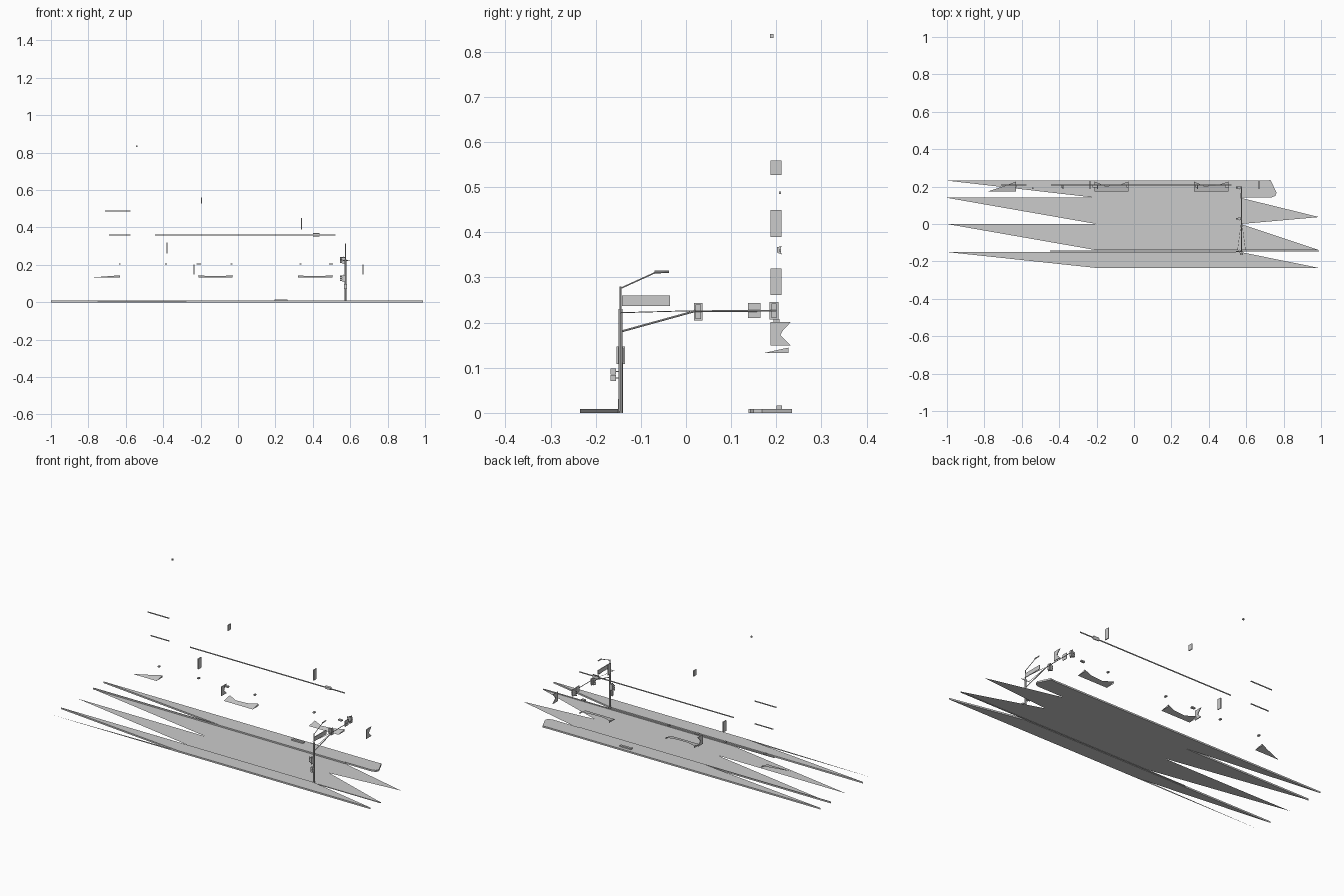
import bpy, bmesh
from mathutils import Vector

if "Cube" in bpy.data.objects:
    bpy.data.objects.remove(bpy.data.objects["Cube"])


def mesh_object(name, bm):
    bmesh.ops.recalc_face_normals(bm, faces=bm.faces)
    mesh = bpy.data.meshes.new(name)
    bm.to_mesh(mesh)
    bm.free()
    obj = bpy.data.objects.new(name, mesh)
    bpy.context.collection.objects.link(obj)
    return obj


def slab(name, points, offset=(0, 0, 0)):
    """Flat polygon, pushed along an offset when one is given."""
    bm = bmesh.new()
    face = bm.faces.new([bm.verts.new(p) for p in points])
    off = Vector(offset)
    if off.length > 0:
        res = bmesh.ops.extrude_face_region(bm, geom=[face], use_keep_orig=True)
        verts = [g for g in res["geom"] if isinstance(g, bmesh.types.BMVert)]
        bmesh.ops.translate(bm, verts=verts, vec=off)
    return mesh_object(name, bm)


def box(name, x, y, z):
    """Box from (min, max) pairs."""
    pts = [(x[0], y[0], z[0]), (x[1], y[0], z[0]), (x[1], y[1], z[0]), (x[0], y[1], z[0])]
    return slab(name, pts, (0, 0, z[1] - z[0]))


def rod(name, a, b, radius, radius_end=None, sides=8):
    a, b = Vector(a), Vector(b)
    bm = bmesh.new()
    bmesh.ops.create_cone(bm, cap_ends=True, segments=sides, radius1=radius,
                          radius2=radius_end or radius, depth=(b - a).length)
    obj = mesh_object(name, bm)
    obj.location = (a + b) / 2
    obj.rotation_mode = 'QUATERNION'
    obj.rotation_quaternion = (b - a).to_track_quat('Z', 'Y')
    return obj


# Road and pavements with jagged ends
H = 0.009
road = [(-1, .14), (-.2, 0), (-1, 0), (-.2, -.14), (.99, -.14), (.57, 0), (.99, .037), (.57, .14)]
slab("road", [(x, y, 0.001) for x, y in road])
back = [(-1, .232), (-.2, .14), (.735, .142), (.755, .15), (.762, .168), (.73, .235), (.705, .232)]
slab("back_pavement", [(x, y, 0) for x, y in back], (0, 0, H))
front = [(-1, -.15), (-.2, -.235), (.99, -.235), (.57, -.15)]
slab("front_pavement", [(x, y, 0) for x, y in front], (0, 0, H))

# Thin kerb edges
box("back_kerb", (-1, .57), (.138, .142), (0, H))
box("front_kerb", (-.45, .99), (-.147, -.141), (0.0, .004))
slab("front_edge", [(-1, -.235, 0), (-.2, -.235, 0), (-.2, -.235, H)])

# Door step
box("door_step", (.195, .265), (.2, .213), (H, .016))

# Sloping awnings with a notched rear edge
def awning(name, outline):
    z = lambda y: .133 + (y - .174) * .22
    slab(name, [(x, y, z(y)) for x, y in outline])
    for end in (min(p[0] for p in outline), max(p[0] for p in outline)):
        y1 = max(p[1] for p in outline if p[0] == end)
        if y1 > .18:
            slab(name + "_cheek", [(end, .174, .133), (end, y1, .133), (end, y1, z(y1))])


for i, (a, b) in enumerate([(-.21, -.03), (.32, .505)]):
    awning(f"awning_{i}", [(a, .174), (b, .174), (b, .227), (a + .13, .208),
                           (a + .055, .203), (a, .227)])
awning("awning_left", [(-.78, .174), (-.63, .174), (-.63, .227), (-.685, .206)])

# Small wall lamps over the awnings
for i, x in enumerate((-.632, -.385, -.21, -.035, .335, .498)):
    w = .011 if i in (2, 5) else .005
    box(f"wall_lamp_{i}", (x - w, x + w), (.194, .207), (.201, .208))

# Wall ledges and small fittings
for i, (a, b, z) in enumerate([(-.445, .52, .36), (-.69, -.575, .36), (-.71, -.575, .488)]):
    box(f"wall_ledge_{i}", (a, b), (.206, .21), (z - .0025, z + .0025))
wedge = [(.202, .355), (.212, .351), (.209, .361), (.212, .37), (.202, .367)]
slab("wall_unit", [(.4, y, z) for y, z in wedge], (.035, 0, 0))
box("roof_fitting", (-.546, -.538), (.186, .194), (.831, .839))

# Projecting wall signs
for i, (x, a, b) in enumerate([(-.195, .527, .559), (.34, .39, .45), (-.38, .261, .32)]):
    box(f"hanging_sign_{i}", (x - .0025, x + .0025), (.187, .212), (a, b))
notched = [(.187, .149), (.232, .149), (.209, .172), (.215, .183), (.232, .201), (.187, .201)]
for i, x in enumerate((-.235, .668)):
    slab(f"notched_sign_{i}", [(x - .002, y, z) for y, z in notched], (.004, 0, 0))

# Street pole, mast arm, brace and guy wires
PX, PY = .575, -.145
rod("pole", (PX, PY, 0), (PX, PY, .23), .0052, .0045)
rod("pole_top", (PX, PY, .23), (PX, PY, .28), .0022)
rod("mast_brace", (PX, PY, .18), (PX, .02, .2255), .0022)
rod("mast_arm", (PX, .02, .2255), (PX, .2, .226), .0018)
rod("crossbar", (PX - .025, PY, .222), (PX + .025, PY, .222), .0018)
for s in (-1, 1):
    rod("guy_wire", (PX + s * .022, PY, .222), (PX, .02, .2265), .001, sides=6)

# Street lamp
rod("lamp_arm", (PX, PY, .276), (PX, -.068, .311), .0016)
rod("lamp_head", (PX, -.07, .312), (PX, -.038, .313), .0035, .0025)

# Flat signs on the arm
box("street_name_sign", (PX - .002, PX + .002), (-.142, -.035), (.237, .26))
box("arm_sign", (PX - .006, PX - .003), (.137, .165), (.21, .243))

# Traffic lights: backing plate, housing and three visors
for y, z in ((.0275, .224), (.195, .226), (PY, .128)):
    box("signal_plate", (.564, .567), (y - .0095, y + .0095), (z - .0195, z + .0195))
    box("signal_housing", (.555, .572), (y - .006, y + .006), (z - .016, z + .016))
    for dz in (-.0105, 0, .0105):
        rod("signal_visor", (.555, y, z + dz), (.546, y, z + dz), .0045)

# Pedestrian signals
for z in (.077, .0915):
    box("walk_signal", (PX - .007, PX + .007), (-.167, -.155), (z - .0065, z + .0065))
    rod("walk_bracket", (PX, -.156, z), (PX, PY, z), .0012, sides=6)
